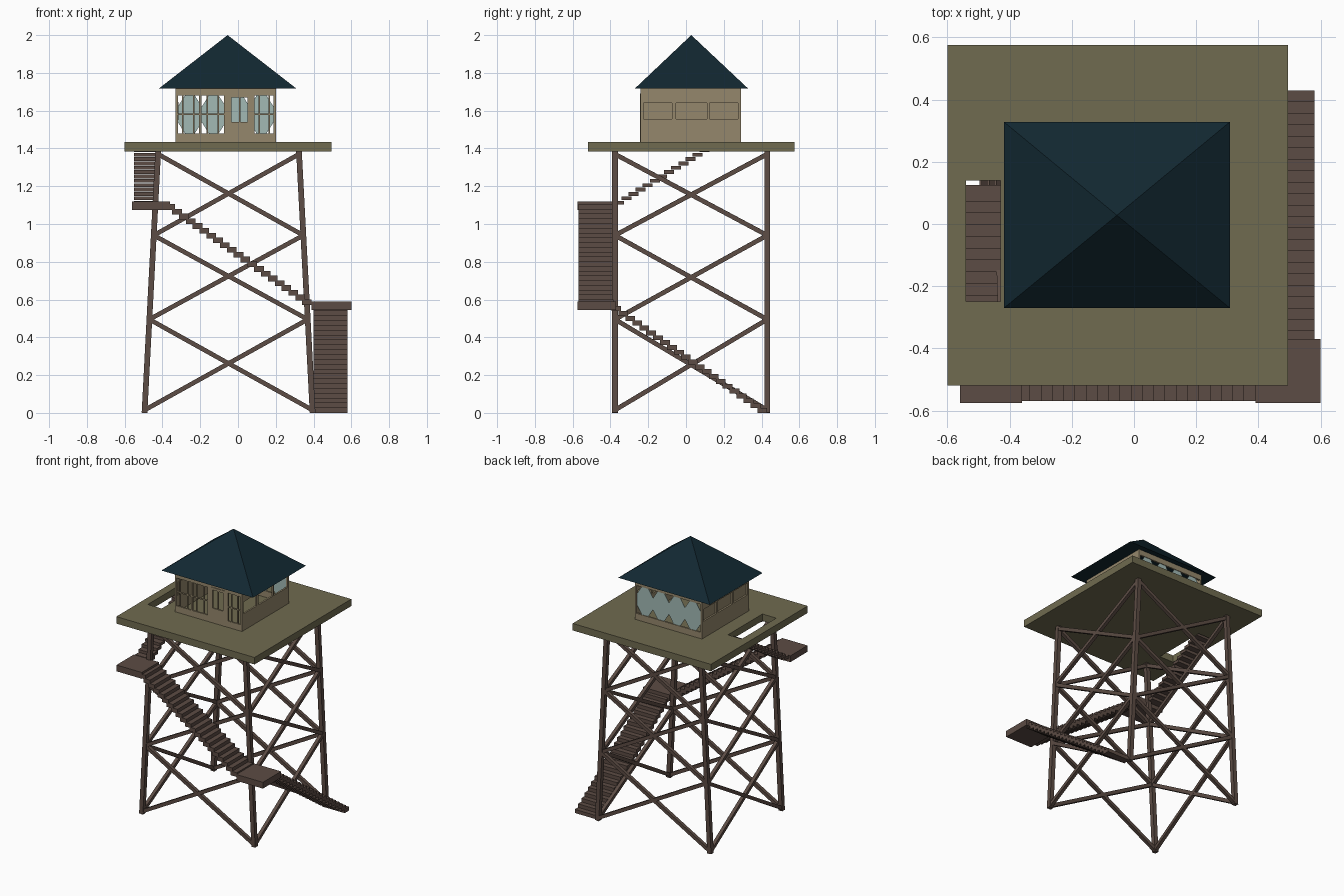
import bpy, bmesh, math
from mathutils import Vector

cube = bpy.data.objects.get("Cube")
if cube:
    bpy.data.objects.remove(cube)


def material(name, rgb):
    m = bpy.data.materials.new(name)
    m.use_nodes = True
    m.diffuse_color = (*rgb, 1)
    m.node_tree.nodes["Principled BSDF"].inputs["Base Color"].default_value = (*rgb, 1)
    return m


BROWN = material("brown timber", (0.107, 0.072, 0.058))
OLIVE = material("olive decking", (0.162, 0.147, 0.08))
TAN = material("tan boards", (0.3, 0.245, 0.15))
NAVY = material("dark blue roof", (0.006, 0.021, 0.031))
GLASS = material("pale glass", (0.36, 0.49, 0.46))


def finish(name, bm, mat):
    bmesh.ops.recalc_face_normals(bm, faces=bm.faces)
    me = bpy.data.meshes.new(name)
    bm.to_mesh(me)
    bm.free()
    me.materials.append(mat)
    ob = bpy.data.objects.new(name, me)
    bpy.context.collection.objects.link(ob)
    return ob


def add_box(bm, lo, hi):
    lo, hi = Vector(lo), Vector(hi)
    vs = bmesh.ops.create_cube(bm, size=1)["verts"]
    for v in vs:
        v.co = (lo + hi) / 2 + v.co * (hi - lo)


def add_beam(bm, a, b, width):
    a, b = Vector(a), Vector(b)
    d = b - a
    vs = bmesh.ops.create_cube(bm, size=1)["verts"]
    rot = d.to_track_quat("Z", "Y")
    for v in vs:
        v.co = (a + b) / 2 + rot @ Vector((v.co.x * width, v.co.y * width, v.co.z * d.length))


def panel(name, u, v, holes, place, depth, mat):
    """Flat slab with rectangular holes (u0, u1, v0, v1), extruded by depth."""
    us = sorted({*u, *(c for h in holes for c in h[:2])})
    vs = sorted({*v, *(c for h in holes for c in h[2:])})
    bm = bmesh.new()
    grid = {(a, b): bm.verts.new(place(a, b)) for a in us for b in vs}
    for a0, a1 in zip(us, us[1:]):
        for b0, b1 in zip(vs, vs[1:]):
            cu, cv = (a0 + a1) / 2, (b0 + b1) / 2
            if not any(h[0] < cu < h[1] and h[2] < cv < h[3] for h in holes):
                bm.faces.new([grid[p] for p in ((a0, b0), (a1, b0), (a1, b1), (a0, b1))])
    bmesh.ops.delete(bm, geom=[w for w in bm.verts if not w.link_faces], context="VERTS")
    new = bmesh.ops.extrude_face_region(bm, geom=bm.faces[:])["geom"]
    bmesh.ops.translate(bm, vec=depth, verts=[g for g in new if isinstance(g, bmesh.types.BMVert)])
    return finish(name, bm, mat)


# Tower frame: four legs leaning inward in x, cross braces on every side
MID_X, Y_FRONT, Y_BACK, TOP = -0.05, -0.376, 0.43, 1.39


def leg_point(side, y, z):
    return (MID_X + side * (0.445 - 0.0725 * z / TOP), y, z)


bm = bmesh.new()
for side in (-1, 1):
    for y in (Y_FRONT, Y_BACK):
        add_beam(bm, leg_point(side, y, 0), leg_point(side, y, TOP), 0.03)
finish("tower_legs", bm, BROWN)

bm = bmesh.new()
corners = [(-1, Y_FRONT), (1, Y_FRONT), (1, Y_BACK), (-1, Y_BACK)]
levels = [0.015, 0.495, 0.94, 1.37]
for i, a in enumerate(corners):
    b = corners[(i + 1) % 4]
    for low, high in zip(levels, levels[1:]):
        add_beam(bm, leg_point(*a, low), leg_point(*b, high), 0.024)
        add_beam(bm, leg_point(*b, low), leg_point(*a, high), 0.024)
finish("cross_braces", bm, BROWN)


# Stairs and landings
def flight(name, axis, span, start, end, z0, z1, count, thick):
    bm = bmesh.new()
    run, rise = (end - start) / count, (z1 - z0) / count
    for i in range(count):
        edges = sorted((start + run * i, start + run * (i + 1.4)))
        top = z0 + rise * (i + 1)
        lo, hi = [0, 0, top - thick], [0, 0, top]
        lo[axis], hi[axis] = edges
        lo[1 - axis], hi[1 - axis] = span
        add_box(bm, lo, hi)
    return finish(name, bm, BROWN)


flight("lower_stairs", 1, (0.4, 0.58), 0.43, -0.38, 0, 0.565, 22, 0.026)
flight("middle_stairs", 0, (-0.57, -0.385), 0.39, -0.37, 0.575, 1.105, 21, 0.03)
flight("upper_stairs", 1, (-0.55, -0.43), -0.38, 0.11, 1.1, 1.4, 13, 0.02)
for name, lo, hi in (("lower_landing", (0.39, -0.575, 0.545), (0.6, -0.37, 0.59)),
                     ("upper_landing", (-0.56, -0.575, 1.075), (-0.36, -0.38, 1.12))):
    bm = bmesh.new()
    add_box(bm, lo, hi)
    finish(name, bm, BROWN)

# Deck with stair opening
panel("deck", (-0.6, 0.495), (-0.52, 0.575), [(-0.54, -0.43, -0.25, 0.14)],
      lambda a, b: (a, b, 1.385), (0, 0, 0.05), OLIVE)

# Cabin walls
X0, X1, Y0, Y1, Z0, Z1 = -0.33, 0.2, -0.24, 0.29, 1.435, 1.725
T, SILL, HEAD = 0.012, 1.48, 1.68
front = [(-0.322, -0.206, SILL, HEAD), (-0.192, -0.074, SILL, HEAD),
         (-0.034, 0.05, 1.54, 1.67), (0.088, 0.19, SILL, HEAD)]
panel("front_wall", (X0, X1), (Z0, Z1), front, lambda a, b: (a, Y0, b), (0, T, 0), TAN)
panel("back_wall", (X0, X1), (Z0, Z1), [(X0 + T, X1 - T, SILL, HEAD)],
      lambda a, b: (a, Y1, b), (0, -T, 0), TAN)
side = [(-0.225, -0.074, 1.555, 1.64), (-0.053, 0.112, 1.555, 1.64), (0.124, 0.276, 1.555, 1.64)]
panel("left_wall", (Y0, Y1), (Z0, Z1), side, lambda a, b: (X1, a, b), (-T, 0, 0), TAN)
panel("right_wall", (Y0, Y1), (Z0, Z1), side, lambda a, b: (X0, a, b), (T, 0, 0), TAN)

# Boarded panels set inside the right wall openings
bm = bmesh.new()
for y0, y1, z0, z1 in side:
    add_box(bm, (X0 + T, y0 - 0.005, z0 - 0.005), (X0 + T + 0.004, y1 + 0.005, z1 + 0.005))
finish("right_wall_boards", bm, TAN)

# Window bars on the front
bm = bmesh.new()
for x0, x1, z0, z1 in front:
    bars = (1 / 2,) if z0 > SILL else (0.25, 0.75)
    for f in bars:
        x = x0 + (x1 - x0) * f
        add_box(bm, (x - 0.004, Y0 + 0.002, z0), (x + 0.004, Y0 + 0.01, z1))
    if z0 == SILL:
        z = (z0 + z1) / 2
        add_box(bm, (x0, Y0 + 0.002, z - 0.004), (x1, Y0 + 0.01, z + 0.004))
finish("front_window_bars", bm, TAN)

# Door outline as thin trim on the front
bm = bmesh.new()
for x in (-0.046, 0.056):
    add_box(bm, (x, Y0 - 0.004, Z0), (x + 0.006, Y0, 1.69))
add_box(bm, (-0.046, Y0 - 0.004, 1.685), (0.062, Y0, 1.69))
finish("door_trim", bm, TAN)

# Eight-sided glass panes along the back
bm = bmesh.new()
wide = (X1 - X0 - 2 * T) / 4
for i in range(4):
    cx, cz = X0 + T + wide * (i + 0.5), (SILL + HEAD) / 2
    ring = []
    for k in range(8):
        t = math.radians(22.5 + 45 * k)
        s = 1 / math.cos(math.radians(22.5))
        ring.append(bm.verts.new((cx + math.cos(t) * s * wide / 2, Y1 - 0.004,
                                  cz + math.sin(t) * s * (HEAD - SILL) / 2)))
    face = bm.faces.new(ring)
    new = bmesh.ops.extrude_face_region(bm, geom=[face])["geom"]
    bmesh.ops.translate(bm, vec=(0, -0.004, 0),
                        verts=[g for g in new if isinstance(g, bmesh.types.BMVert)])
finish("back_glass", bm, GLASS)

# Pyramid roof
bm = bmesh.new()
base = [bm.verts.new((x, y, 1.718)) for x, y in
        ((-0.418, -0.27), (0.308, -0.27), (0.308, 0.328), (-0.418, 0.328))]
apex = bm.verts.new((-0.055, 0.028, 2.0))
bm.faces.new(base)
for i in range(4):
    bm.faces.new((base[i], base[(i + 1) % 4], apex))
finish("roof", bm, NAVY)
